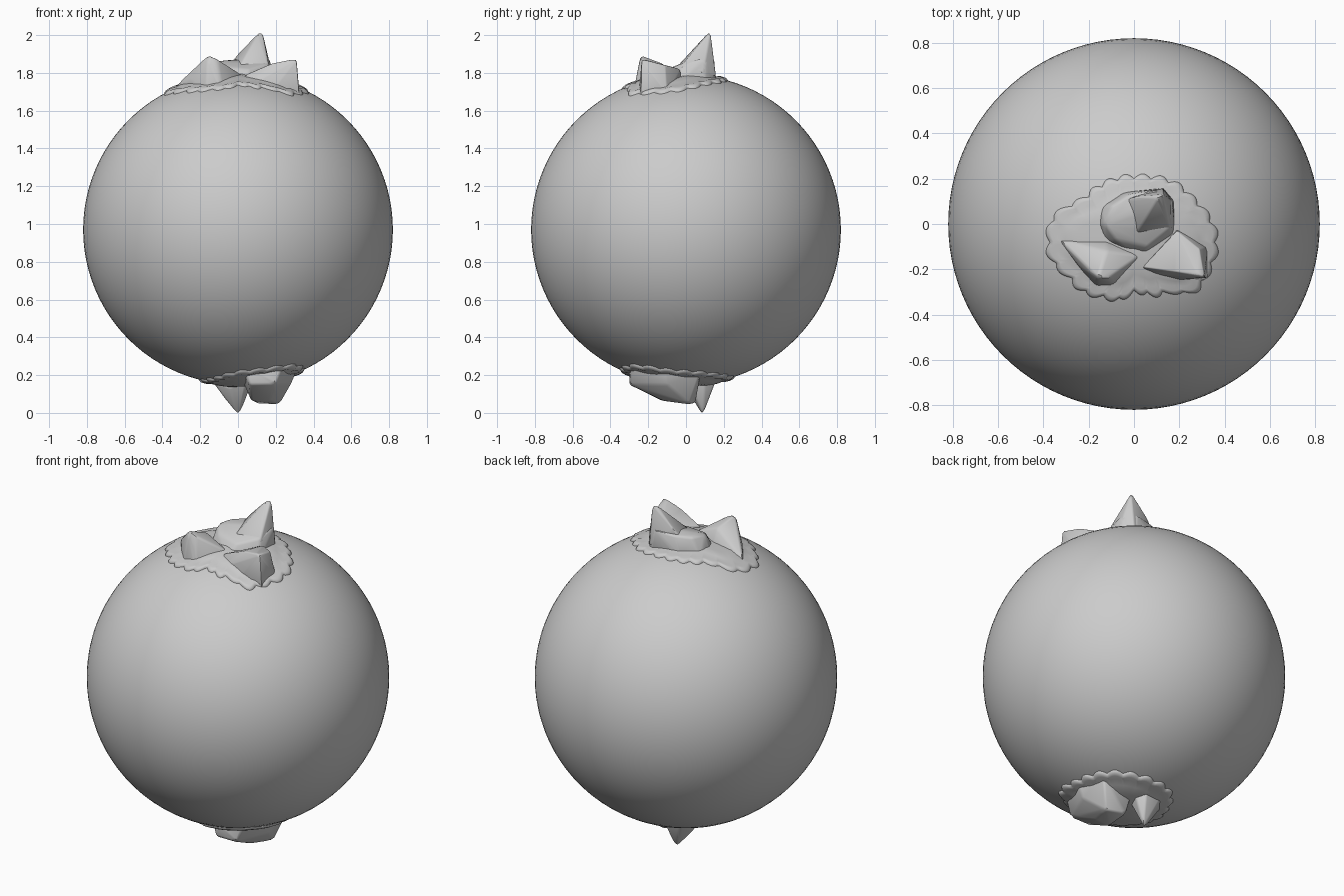
import bpy, bmesh, math
from mathutils import Vector

if "Cube" in bpy.data.objects:
    bpy.data.objects.remove(bpy.data.objects["Cube"])

R = 0.82
C = Vector((0, 0, 0.97))


def finish(bm, name, angle=180):
    me = bpy.data.meshes.new(name)
    bmesh.ops.recalc_face_normals(bm, faces=bm.faces)
    bm.to_mesh(me)
    bm.free()
    ob = bpy.data.objects.new(name, me)
    bpy.context.collection.objects.link(ob)
    bpy.ops.object.select_all(action='DESELECT')
    ob.select_set(True)
    bpy.context.view_layer.objects.active = ob
    bpy.ops.object.shade_smooth_by_angle(angle=math.radians(angle))
    return ob


def rock(name, points, bevel=0.012):
    """Chiselled rock: convex hull with softened edges."""
    bm = bmesh.new()
    vs = [bm.verts.new(p) for p in points]
    res = bmesh.ops.convex_hull(bm, input=vs)
    junk = [g for g in res["geom_interior"] if isinstance(g, bmesh.types.BMVert)]
    bmesh.ops.delete(bm, geom=junk, context='VERTS')
    bmesh.ops.dissolve_limit(bm, angle_limit=math.radians(4), verts=bm.verts, edges=bm.edges)
    bmesh.ops.bevel(bm, geom=bm.edges[:], offset=bevel, segments=2, profile=0.5, affect='EDGES', clamp_overlap=True)
    return finish(bm, name, 35)


def collar(name, centre, outline, sign, lobes=24):
    """Thin scalloped skirt hugging the ball. outline = (degrees, radius) points."""
    pts = outline + [(outline[0][0] + 360, outline[0][1])]

    def radius(deg):
        for (a, ra), (b, rb) in zip(pts, pts[1:]):
            if a <= deg <= b:
                t = (deg - a) / (b - a)
                t = t * t * (3 - 2 * t)
                return ra + (rb - ra) * t

    bm = bmesh.new()
    n = lobes * 8
    rings = []
    # (inset from the rim, height above the ball)
    for inset, h in [(0, -0.006), (0.004, 0.004), (0.014, 0.011), (0.03, 0.013), (0.055, 0.007), (0.09, 0.012), (0.15, 0.014)]:
        ring = []
        for i in range(n):
            a = 2 * math.pi * i / n
            scallop = 0.022 * (abs(math.sin(a * lobes / 2)) - 0.8)
            r = radius(math.degrees(a)) + scallop * max(0, 1 - inset / 0.1) - inset
            x, y = centre[0] + r * math.cos(a), centre[1] + r * math.sin(a)
            d = Vector((x, y, sign * math.sqrt(R * R - x * x - y * y))) / R
            ring.append(bm.verts.new(C + d * (R + h)))
        rings.append(ring)
    for a, b in zip(rings, rings[1:]):
        for i in range(n):
            j = (i + 1) % n
            bm.faces.new((a[i], a[j], b[j], b[i]))
    x, y = centre
    d = Vector((x, y, sign * math.sqrt(R * R - x * x - y * y))) / R
    tip = bm.verts.new(C + d * (R + 0.014))
    for i in range(n):
        bm.faces.new((rings[-1][i], rings[-1][(i + 1) % n], tip))
    return finish(bm, name)


# Main ball
bm = bmesh.new()
bmesh.ops.create_uvsphere(bm, u_segments=96, v_segments=48, radius=R)
bmesh.ops.translate(bm, verts=bm.verts, vec=C)
finish(bm, "ball")

# Scalloped skirts at the poles
collar("top_skirt", (0, -0.08),
       [(0, .375), (45, .33), (90, .30), (135, .30), (170, .39), (185, .39), (215, .33),
        (250, .28), (272, .23), (300, .27), (325, .36)], 1)
collar("bottom_skirt", (0.06, -0.05),
       [(0, .29), (60, .30), (110, .31), (160, .27), (210, .25), (270, .30), (315, .33)], -1, 20)

# Top rocks: tall peak made of a body and a spike, with two lower rocks in front
rock("peak_body", [(-.17, .0, 1.72), (-.15, .08, 1.75), (-.06, .14, 1.75), (.13, .16, 1.73), (.18, .1, 1.73),
                   (.18, -.06, 1.73), (.03, -.165, 1.73), (-.13, -.09, 1.73),
                   (-.13, .0, 1.86), (-.1, .08, 1.86), (-.02, .13, 1.87), (.1, .15, 1.88), (.17, .1, 1.88),
                   (.16, -.02, 1.85), (.06, -.1, 1.82), (-.08, -.07, 1.83)])
rock("peak_spike", [(-.05, .1, 1.84), (.13, .16, 1.78), (.18, .09, 1.80), (.165, -.03, 1.83), (.0, -.06, 1.82),
                    (.0, .12, 1.9), (.05, .02, 1.90), (.13, .13, 2.015), (.105, .115, 2.01)], 0.01)
rock("left_rock", [(-.33, -.065, 1.68), (-.33, -.07, 1.735), (-.12, -.06, 1.75), (.04, -.15, 1.72), (.03, -.14, 1.785),
                   (-.08, -.28, 1.69), (-.17, -.28, 1.69), (-.25, -.18, 1.76),
                   (-.16, -.24, 1.895), (-.11, -.24, 1.875), (-.12, -.12, 1.85)])
rock("right_rock", [(.19, -.02, 1.72), (.19, -.03, 1.82), (.325, -.1, 1.69), (.325, -.24, 1.68), (.17, -.25, 1.69),
                    (.04, -.22, 1.72), (.04, -.19, 1.79), (.31, -.235, 1.87), (.28, -.22, 1.87), (.29, -.11, 1.84),
                    (.18, -.21, 1.85)])

# Bottom rocks: a spike and a blunt block
rock("bottom_spike", [(-.16, .06, .2), (-.13, .02, .16), (-.08, .16, .2), (.05, .17, .2), (.09, .1, .2), (.05, .0, .2),
                      (-.04, .0, .13), (.01, .09, -.008), (-.01, .08, -.002)], 0.01)
rock("bottom_block", [(.02, -.26, .24), (.06, -.3, .24), (.24, -.29, .25), (.31, -.1, .22), (.28, .08, .22),
                      (.06, .06, .2), (.02, -.1, .18), (.06, -.3, .15), (.2, -.3, .15), (.28, -.1, .15),
                      (.07, -.13, .065), (.17, -.12, .065), (.22, .02, .045), (.1, .05, .05)])
